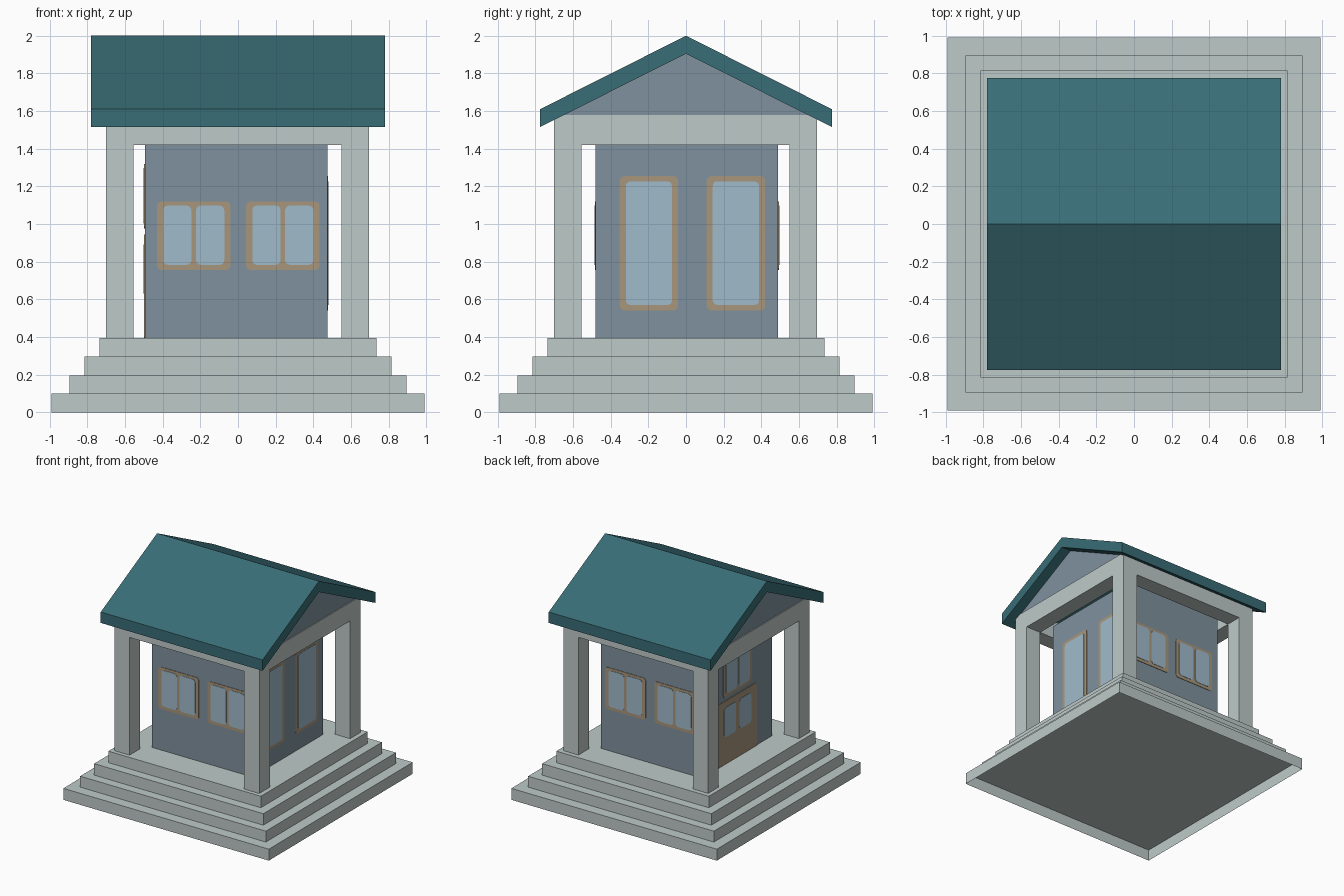
import bpy, bmesh, math
from mathutils import Vector

if "Cube" in bpy.data.objects:
    bpy.data.objects.remove(bpy.data.objects["Cube"])


def material(name, rgb):
    lin = [((c / 255 + 0.055) / 1.055) ** 2.4 for c in rgb]
    m = bpy.data.materials.new(name)
    m.diffuse_color = (*lin, 1)
    m.use_nodes = True
    m.node_tree.nodes["Principled BSDF"].inputs["Base Color"].default_value = m.diffuse_color
    return m


STONE = material("pale stone", (190, 202, 200))
WALL = material("blue grey wall", (127, 145, 157))
ROOF = material("teal roof", (57, 109, 118))
WOOD = material("tan wood", (168, 150, 124))
GLASS = material("pale blue glass", (160, 187, 203))


def finish(name, bm, mat):
    bmesh.ops.recalc_face_normals(bm, faces=bm.faces)
    me = bpy.data.meshes.new(name)
    bm.to_mesh(me)
    bm.free()
    me.materials.append(mat)
    ob = bpy.data.objects.new(name, me)
    bpy.context.collection.objects.link(ob)
    return ob


def prism(name, points, offset, mat, open_bottom=False):
    """Extrude a flat outline by an offset vector."""
    bm = bmesh.new()
    face = bm.faces.new([bm.verts.new(p) for p in points])
    ext = bmesh.ops.extrude_face_region(bm, geom=[face], use_keep_orig=True)
    moved = [v for v in ext["geom"] if isinstance(v, bmesh.types.BMVert)]
    bmesh.ops.translate(bm, verts=moved, vec=Vector(offset))
    bmesh.ops.recalc_face_normals(bm, faces=bm.faces)
    if open_bottom:
        bmesh.ops.delete(bm, geom=[face], context="FACES_ONLY")
        ob = finish(name, bm, mat)
        return ob
    return finish(name, bm, mat)


def box(name, x0, x1, y0, y1, z0, z1, mat, open_bottom=False):
    pts = [(x0, y0, z0), (x1, y0, z0), (x1, y1, z0), (x0, y1, z0)]
    return prism(name, pts, (0, 0, z1 - z0), mat, open_bottom)


# Stepped base, hollow underneath
levels = [0, 0.10, 0.195, 0.295, 0.395]
for i, h in enumerate([0.99, 0.895, 0.815, 0.735]):
    box(f"step_{i + 1}", -h, h, -h, h, levels[i], levels[i + 1], STONE, True)

# Corner columns
LO, HI, W = -0.70, 0.695, 0.145
FLOOR, BEAM, BEAM_TOP = 0.395, 1.42, 1.58
for xn, x in (("left", LO), ("right", HI - W)):
    for yn, y in (("front", LO), ("back", HI - W)):
        box(f"{yn}_{xn}_column", x, x + W, y, y + W, FLOOR, BEAM, STONE)

# Ring of beams
for n, a in (("front", LO), ("back", HI - W)):
    box(f"{n}_beam", LO, HI, a, a + W, BEAM, BEAM_TOP, STONE)
for n, a in (("left", LO), ("right", HI - W)):
    box(f"{n}_beam", a, a + W, LO + W, HI - W, BEAM, BEAM_TOP, STONE)

# Room
X0, X1, Y0, Y1 = -0.495, 0.475, -0.48, 0.49
box("room_walls", X0, X1, Y0, Y1, FLOOR, 1.47, WALL)

# Gable roof and its end panels
prism("roof", [(-0.78, y, z) for y, z in
               ((-0.775, 1.515), (-0.775, 1.61), (0, 2.0), (0.775, 1.61),
                (0.775, 1.515), (0, 1.905))], (1.56, 0, 0), ROOF)
for n, x in (("left", -0.693), ("right", 0.668)):
    prism(f"{n}_gable", [(x, -0.65, 1.578), (x, 0.65, 1.578), (x, 0, 1.907)],
          (0.02, 0, 0), WALL)

# Wall plates: u runs along the wall
SIDES = {
    "front": (lambda u, z: (u, Y0, z), (0, -1, 0)),
    "back": (lambda u, z: (u, Y1, z), (0, 1, 0)),
    "right": (lambda u, z: (X1, u, z), (1, 0, 0)),
    "left": (lambda u, z: (X0, u, z), (-1, 0, 0)),
}


def plate(name, side, u0, u1, z0, z1, mat, thick, r=0.025):
    to3d, normal = SIDES[side]
    pts = []
    corners = ((u1 - r, z1 - r), (u0 + r, z1 - r), (u0 + r, z0 + r), (u1 - r, z0 + r))
    for k, (cu, cz) in enumerate(corners):
        for s in range(4):
            a = math.radians(90 * k + 30 * s)
            pts.append(to3d(cu + r * math.cos(a), cz + r * math.sin(a)))
    prism(name, pts, Vector(normal) * thick, mat)


def double_window(name, side, c, z0, z1):
    plate(f"{name}_frame", side, c - 0.195, c + 0.195, z0, z1, WOOD, 0.004)
    for n, s in (("a", -1), ("b", 1)):
        m = c + s * 0.087
        plate(f"{name}_pane_{n}", side, m - 0.075, m + 0.075,
              z0 + 0.028, z1 - 0.022, GLASS, 0.007)


# Double windows on front and back
for side in ("front", "back"):
    for n, c in (("left", -0.235), ("right", 0.238)):
        double_window(f"{side}_{n}_window", side, c, 0.755, 1.12)

# Tall windows on the right side
for n, c in (("front", -0.197), ("back", 0.265)):
    plate(f"tall_{n}_window_frame", "right", c - 0.155, c + 0.155, 0.54, 1.255, WOOD, 0.004)
    plate(f"tall_{n}_window_pane", "right", c - 0.123, c + 0.123, 0.57, 1.227, GLASS, 0.007)

# Double door and the window above it on the left side
plate("door", "left", -0.265, 0.275, FLOOR, 0.945, WOOD, 0.005, 0.01)
for n, c in (("front", -0.1), ("back", 0.11)):
    plate(f"door_{n}_pane", "left", c - 0.08, c + 0.08, 0.63, 0.89, GLASS, 0.008)
double_window("door_top_window", "left", 0.0, 0.975, 1.32)
